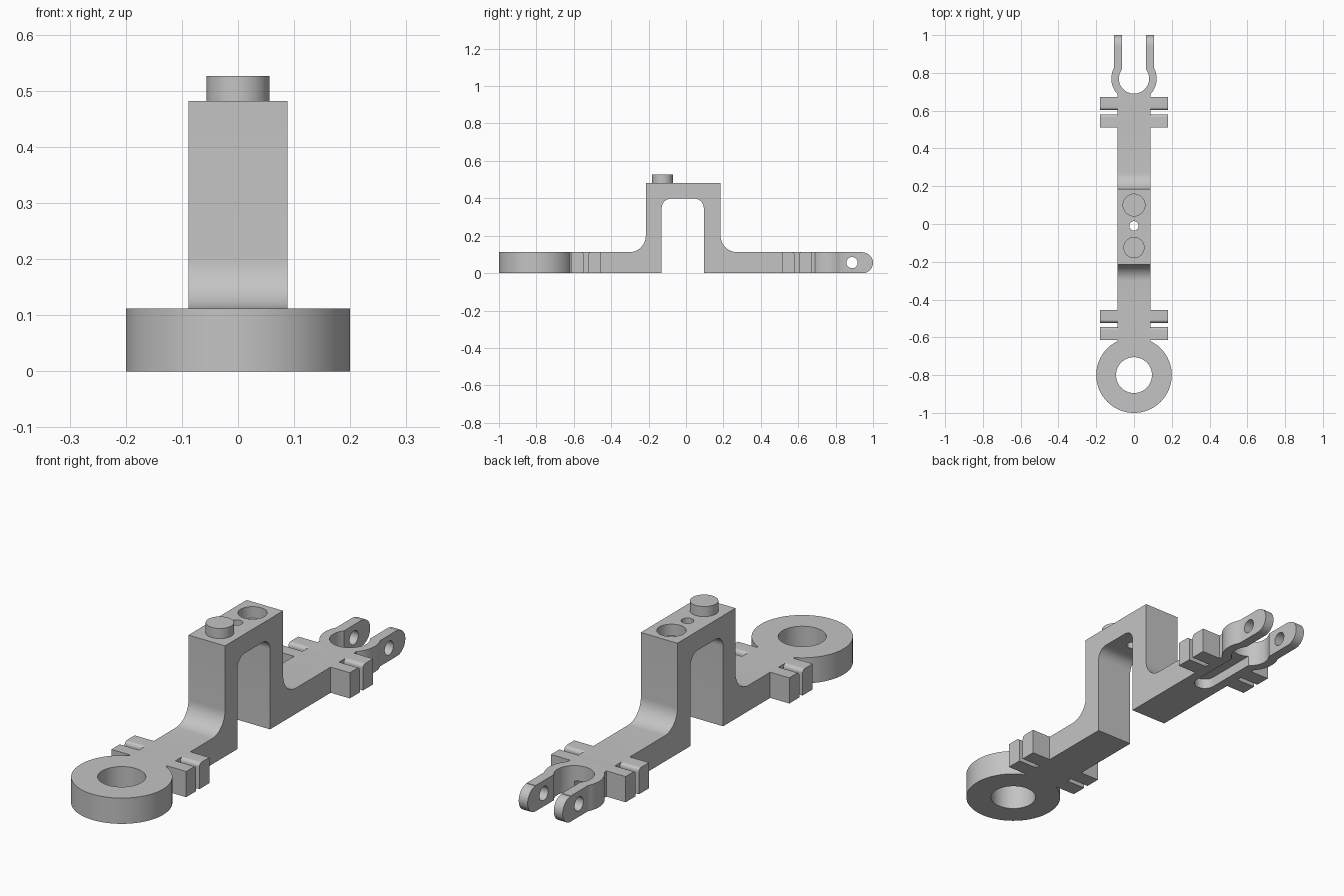
import bpy, bmesh, math

cube = bpy.data.objects.get("Cube")
if cube:
    bpy.data.objects.remove(cube, do_unlink=True)

grey = bpy.data.materials.new("plain_grey")
grey.use_nodes = True
GREY = (0.55, 0.55, 0.55, 1)
grey.diffuse_color = GREY
grey.node_tree.nodes["Principled BSDF"].inputs["Base Color"].default_value = GREY

THICK = 0.112     # height of the flat bar
HALF = 0.088      # half width of the bar
DECK = 0.482      # top of the bridge


def arc(cy, cz, r, start, end, steps=12):
    """Points on an arc, angles in degrees."""
    angles = [math.radians(start + (end - start) * i / steps) for i in range(steps + 1)]
    return [(cy + r * math.cos(a), cz + r * math.sin(a)) for a in angles]


def prism(name, points, low, high, axis="X"):
    """Extrude a flat outline along X (points are y, z) or along Z (points are x, y)."""
    bm = bmesh.new()
    place = (lambda p: (low, p[0], p[1])) if axis == "X" else (lambda p: (p[0], p[1], low))
    face = bm.faces.new([bm.verts.new(place(p)) for p in points])
    moved = bmesh.ops.extrude_face_region(bm, geom=[face])["geom"]
    shift = (high - low, 0, 0) if axis == "X" else (0, 0, high - low)
    bmesh.ops.translate(bm, vec=shift, verts=[v for v in moved if isinstance(v, bmesh.types.BMVert)])
    bmesh.ops.recalc_face_normals(bm, faces=bm.faces)
    mesh = bpy.data.meshes.new(name)
    bm.to_mesh(mesh)
    bm.free()
    mesh.materials.append(grey)
    obj = bpy.data.objects.new(name, mesh)
    bpy.context.collection.objects.link(obj)
    return obj


def disc(name, y, r, low, high, steps=64):
    return prism(name, arc(0, y, r, 0, 360, steps)[:-1], low, high, "Z")


def combine(target, other, operation):
    """Apply a boolean and remove the helper."""
    mod = target.modifiers.new("cut", "BOOLEAN")
    mod.operation, mod.solver, mod.object = operation, "EXACT", other
    bpy.context.view_layer.objects.active = target
    bpy.ops.object.modifier_apply(modifier=mod.name)
    bpy.data.objects.remove(other, do_unlink=True)


# Bar with a raised bridge, drawn as a side profile
F, B = 0.088, 0.05
profile = [(-0.64, 0), (-0.13, 0)]
profile += arc(-0.13 + B, 0.398 - B, B, 180, 90)
profile += arc(0.095 - B, 0.398 - B, B, 90, 0)
profile += [(0.095, 0), (0.70, 0), (0.70, THICK)]
profile += arc(0.185 + F, THICK + F, F, 270, 180)
profile += [(0.185, DECK), (-0.215, DECK)]
profile += arc(-0.215 - F, THICK + F, F, 0, -90)
profile += [(-0.64, THICK)]
body = prism("bridge_bar", profile, -HALF, HALF)

# Front ring and rear socket
combine(body, disc("ring", -0.8, 0.2, 0, THICK), "UNION")
combine(body, disc("socket", 0.77, 0.12, 0, THICK), "UNION")

# Paired side lugs, rounded on the upper edge beside the gap
R = 0.016
for gap, width in ((-0.534, 0.069), (0.592, 0.069)):
    for side in (-1, 1):
        near, far = gap + side * 0.011, gap + side * (0.011 + width)
        rounded = arc(near + side * R, THICK - R, R, 90, 180 if side > 0 else 0, 8)
        combine(body, prism("lug", [(far, 0), (far, THICK)] + rounded + [(near, 0)], -0.18, 0.18), "UNION")

# Clevis arms with rounded tips
tip = [(0.79, 0)] + arc(0.945, 0.055, 0.055, -90, 90, 20) + [(0.945, THICK), (0.79, THICK)]
for low, high in ((-0.106, -0.063), (0.063, 0.106)):
    combine(body, prism("clevis_arm", tip, low, high), "UNION")

# Bores, socket mouth, pin hole and underside slot
combine(body, disc("ring_bore", -0.8, 0.095, -0.1, 0.3), "DIFFERENCE")
combine(body, disc("socket_bore", 0.77, 0.08, -0.1, 0.3), "DIFFERENCE")
mouth = [(-0.063, 0.78), (0.063, 0.78), (0.063, 1.1), (-0.063, 1.1)]
combine(body, prism("socket_mouth", mouth, -0.1, 0.3, "Z"), "DIFFERENCE")
combine(body, prism("pin_hole", arc(0.888, 0.056, 0.03, 0, 360, 32)[:-1], -0.3, 0.3), "DIFFERENCE")
slot = arc(0, 0.47, 0.045, 180, 360, 20) + [(0.045, 0.75), (-0.045, 0.75)]
combine(body, prism("under_slot", slot, -0.1, 0.045, "Z"), "DIFFERENCE")

# Stud recess and small through hole in the deck, with the stud beside them
combine(body, disc("stud_recess", 0.1, 0.058, DECK - 0.05, DECK + 0.1, 48), "DIFFERENCE")
combine(body, disc("deck_hole", -0.01, 0.025, 0.3, DECK + 0.1, 32), "DIFFERENCE")
combine(body, disc("stud", -0.125, 0.056, DECK - 0.02, 0.526, 48), "UNION")

# Smooth curves, crisp edges
bpy.ops.object.select_all(action="DESELECT")
body.select_set(True)
bpy.context.view_layer.objects.active = body
bpy.ops.object.shade_smooth_by_angle(angle=math.radians(30))
